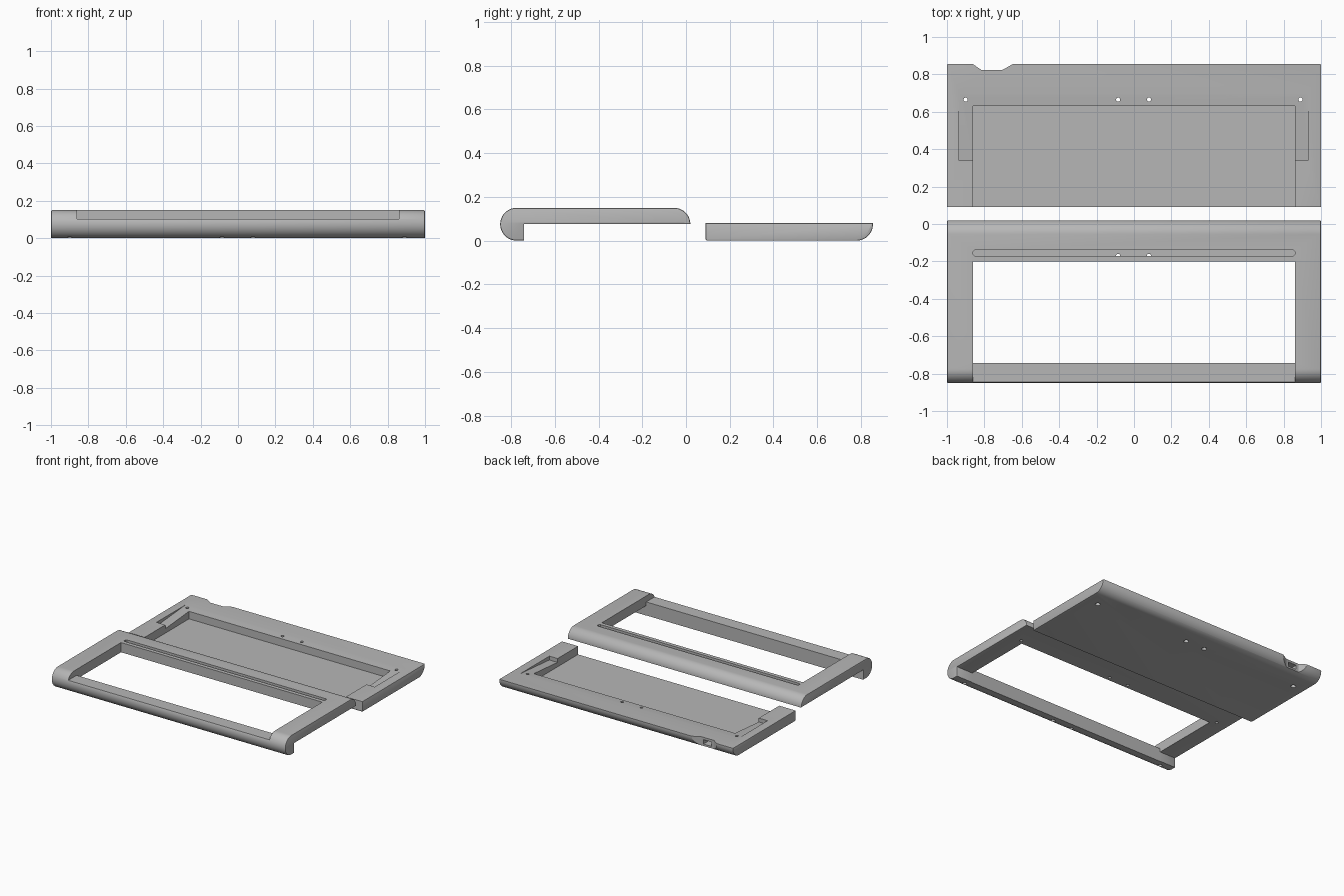
import bpy, bmesh
from math import sin, cos, radians

if "Cube" in bpy.data.objects:
    bpy.data.objects.remove(bpy.data.objects["Cube"])

GREY = (0.47, 0.47, 0.47, 1)
plastic = bpy.data.materials.new("grey plastic")
plastic.use_nodes = True
plastic.diffuse_color = GREY
plastic.node_tree.nodes["Principled BSDF"].inputs["Base Color"].default_value = GREY


def arc(cu, cv, r, start, end, n=16):
    angles = [radians(start + (end - start) * i / n) for i in range(n + 1)]
    return [(cu + r * cos(a), cv + r * sin(a)) for a in angles]


def prism(name, outline, axis, lo, hi, bevel=0):
    """Extrude an outline along x (outline is y,z) or along z (outline is x,y)."""
    def place(u, v, w):
        return (w, u, v) if axis == "x" else (u, v, w)
    bm = bmesh.new()
    ends = [[bm.verts.new(place(u, v, w)) for u, v in outline] for w in (lo, hi)]
    caps = [bm.faces.new(ring) for ring in ends]
    n = len(outline)
    for i in range(n):
        j = (i + 1) % n
        bm.faces.new((ends[0][i], ends[0][j], ends[1][j], ends[1][i]))
    bmesh.ops.recalc_face_normals(bm, faces=bm.faces[:])
    if bevel:
        rim = [e for cap in caps for e in cap.edges]
        bmesh.ops.bevel(bm, geom=rim, offset=bevel, segments=2, profile=0.5, affect="EDGES")
    mesh = bpy.data.meshes.new(name)
    bm.to_mesh(mesh)
    bm.free()
    mesh.materials.append(plastic)
    obj = bpy.data.objects.new(name, mesh)
    bpy.context.collection.objects.link(obj)
    return obj


def box(x0, x1, y0, y1, z0, z1):
    return prism("cutter", [(x0, y0), (x1, y0), (x1, y1), (x0, y1)], "z", z0, z1)


def hole(x, y, r, z0, z1):
    return prism("cutter", arc(x, y, r, 0, 345, 23), "z", z0, z1)


def carve(obj, cutters):
    """Subtract each cutter, keep the finished mesh and remove the cutters."""
    for cutter in cutters:
        cutter.hide_render = True
        mod = obj.modifiers.new("cut", "BOOLEAN")
        mod.operation = "DIFFERENCE"
        mod.solver = "EXACT"
        mod.object = cutter
    bpy.context.view_layer.update()
    graph = bpy.context.evaluated_depsgraph_get()
    mesh = bpy.data.meshes.new_from_object(obj.evaluated_get(graph))
    obj.modifiers.clear()
    obj.data = mesh
    for cutter in cutters:
        bpy.data.objects.remove(cutter)
    mesh.shade_smooth()
    mesh.set_sharp_from_angle(angle=radians(30))


R = 0.075          # radius of the rounded long edges
INNER = 0.86       # half width of the opening
SCREWS = (-0.9, -0.085, 0.08, 0.89)

# Upper frame: rounded front lip, flat top, rounded back edge
profile = (arc(-0.775, R, R, 270, 90, 24) + arc(-0.055, R, R, 90, 0)
           + [(-0.74, R), (-0.74, 0)])
upper_frame = prism("upper_frame", profile, "x", -1, 1, bevel=0.007)

slot = [(-INNER, -0.148), (-INNER, -0.162), (-0.852, -0.17), (0.852, -0.17),
        (INNER, -0.162), (INNER, -0.148), (0.852, -0.14), (-0.852, -0.14)]
cuts = [
    box(-INNER, INNER, -0.742, -0.2, -0.1, 0.3),      # key window
    box(-INNER, INNER, -0.95, -0.7, 0.104, 0.3),      # lowered front bar
    prism("cutter", slot, "z", 0.115, 0.3),           # long slot behind the window
]
for x in SCREWS:
    cuts.append(hole(x, -0.17, 0.011, 0.03, 0.125))   # screw holes under the back bar
    cuts.append(hole(x, -0.79, 0.016, -0.05, 0.05))   # screw holes under the lip
carve(upper_frame, cuts)

# Lower tray: flat underside, rounded back edge
profile = [(0.09, 0.08), (0.09, 0.005), (0.095, 0)] + arc(0.78, R, R, 270, 360) + [(0.855, 0.08)]
lower_tray = prism("lower_tray", profile, "x", -1, 1, bevel=0.005)

ramp = [(0.70, 0.08), (0.34, 0.05), (0.34, 0.12), (0.70, 0.12)]
notch = [(-0.87, 0.86), (-0.86, 0.854), (-0.815, 0.823), (-0.705, 0.823),
         (-0.65, 0.854), (-0.64, 0.86)]
cuts = [
    box(-INNER, INNER, 0, 0.63, 0.016, 0.2),          # main pocket, open at the front
    prism("cutter", ramp, "x", -0.935, 0.93),         # sloping plate seat
    prism("cutter", notch, "z", -0.1, 0.2),           # cable notch
    box(-0.795, -0.725, 0.72, 0.9, 0.028, 0.062),     # cable port
]
for x in SCREWS:
    cuts.append(hole(x, 0.665, 0.011, -0.1, 0.2))
    cuts.append(hole(x, 0.665, 0.018, -0.1, 0.03))    # screw head recess
carve(lower_tray, cuts)
